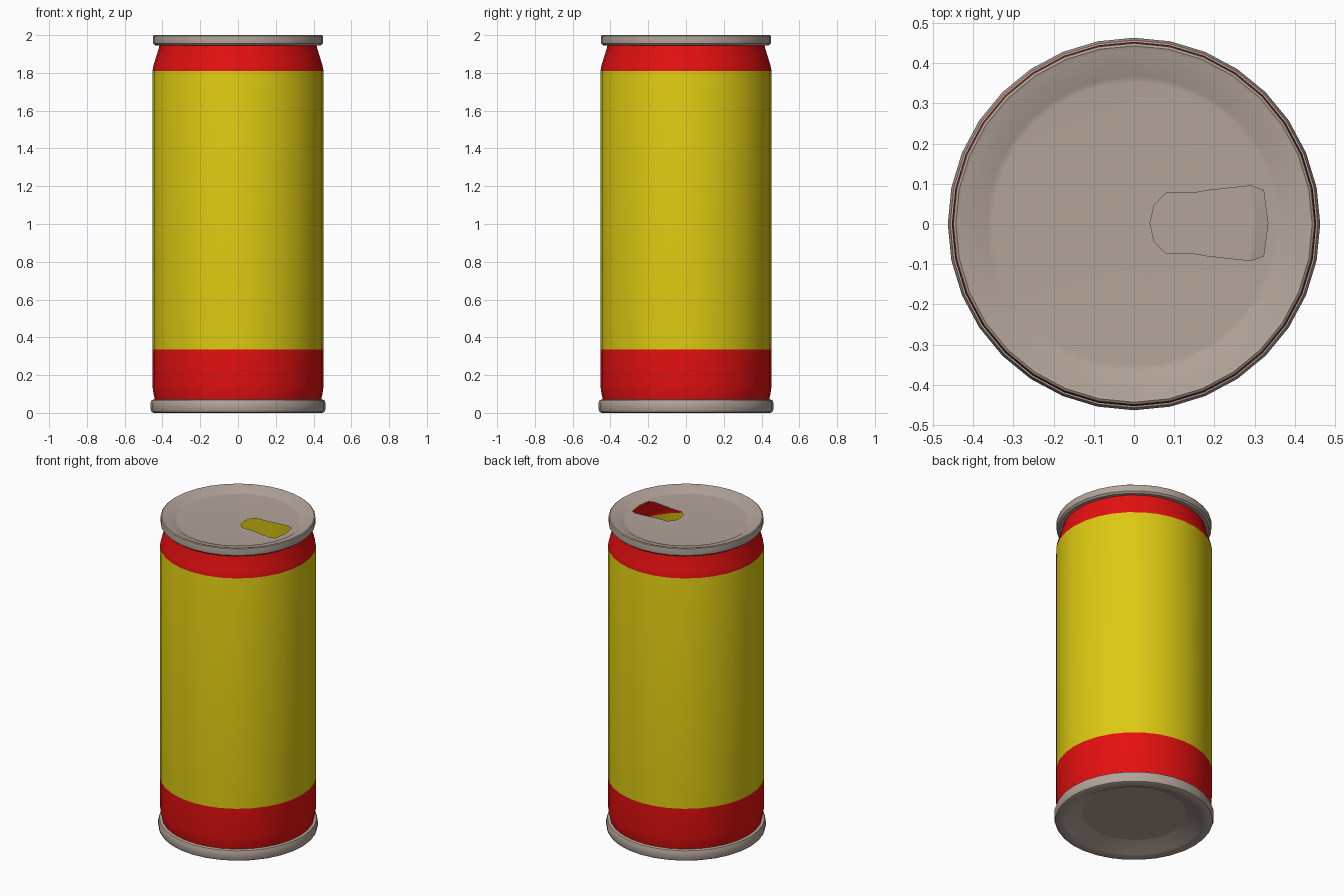
import bpy, bmesh, math

if "Cube" in bpy.data.objects:
    bpy.data.objects.remove(bpy.data.objects["Cube"])

SIDES = 32

def material(name, rgb):
    m = bpy.data.materials.new(name)
    m.diffuse_color = (*rgb, 1)
    m.use_nodes = True
    m.node_tree.nodes["Principled BSDF"].inputs["Base Color"].default_value = m.diffuse_color
    return m

METAL = material("warm_metal", (0.45, 0.37, 0.32))
RED = material("red_paint", (0.78, 0.005, 0.005))
YELLOW = material("yellow_paint", (0.72, 0.59, 0.006))

def lathe(bm, profile):
    """Revolve (radius, z) points, listed bottom-outside-top order; returns the rings."""
    rings = []
    for r, z in profile:
        rings.append([bm.verts.new((r * math.cos(2 * math.pi * i / SIDES),
                                    r * math.sin(2 * math.pi * i / SIDES), z))
                      for i in range(SIDES)])
    for a, b in zip(rings, rings[1:]):
        for i in range(SIDES):
            j = (i + 1) % SIDES
            bm.faces.new((a[i], a[j], b[j], b[i]))
    return rings

def finish(bm, name, mats):
    me = bpy.data.meshes.new(name)
    bm.to_mesh(me)
    bm.free()
    for m in mats:
        me.materials.append(m)
    ob = bpy.data.objects.new(name, me)
    bpy.context.collection.objects.link(ob)
    bpy.ops.object.select_all(action='DESELECT')
    ob.select_set(True)
    bpy.context.view_layer.objects.active = ob
    bpy.ops.object.shade_smooth_by_angle(angle=math.radians(40))
    return ob

# Painted body: open tube, yellow between two red bands
bm = bmesh.new()
lathe(bm, [(0.438, 0.06), (0.447, 0.10), (0.453, 0.14), (0.453, 0.335),
           (0.453, 1.81), (0.447, 1.84), (0.418, 1.935), (0.415, 1.955)])
for f in bm.faces:
    f.material_index = 1 if 0.335 < f.calc_center_median().z < 1.81 else 0
finish(bm, "can_body", [RED, YELLOW])

# Bottom cap with rolled rim and dished base
bm = bmesh.new()
rings = lathe(bm, [(0.295, 0.05), (0.307, 0.05), (0.395, 0.004), (0.415, 0.0), (0.445, 0.0),
                   (0.457, 0.005), (0.463, 0.02), (0.463, 0.052),
                   (0.457, 0.068), (0.438, 0.072)])
bm.faces.new(list(reversed(rings[0])))
finish(bm, "bottom_cap", [METAL])

# Top lid with rolled rim, recessed panel and an open drinking hole
bm = bmesh.new()
rings = lathe(bm, [(0.415, 1.945), (0.438, 1.945), (0.449, 1.955), (0.451, 1.985),
                   (0.449, 1.996), (0.443, 2.0), (0.435, 1.997), (0.402, 1.996),
                   (0.367, 1.976), (0.352, 1.975)])
half = [(0.05, 0.045), (0.08, 0.075), (0.155, 0.076), (0.18, 0.081),
        (0.29, 0.093), (0.322, 0.082)]
outline = ([(0.04, 0)] + half + [(0.333, 0)] + [(x, -y) for x, y in reversed(half)])
hole = [bm.verts.new((x, y + 0.002, 1.975)) for x, y in outline]
edges = [bm.edges.new((hole[i], hole[(i + 1) % len(hole)])) for i in range(len(hole))]
inner = rings[-1]
edges += [bm.edges.get((inner[i], inner[(i + 1) % SIDES])) for i in range(SIDES)]
res = bmesh.ops.triangle_fill(bm, use_beauty=True, use_dissolve=False, edges=edges)
for f in [g for g in res["geom"] if isinstance(g, bmesh.types.BMFace)]:
    f.normal_update()
    if f.normal.z < 0:
        f.normal_flip()
finish(bm, "top_lid", [METAL])
